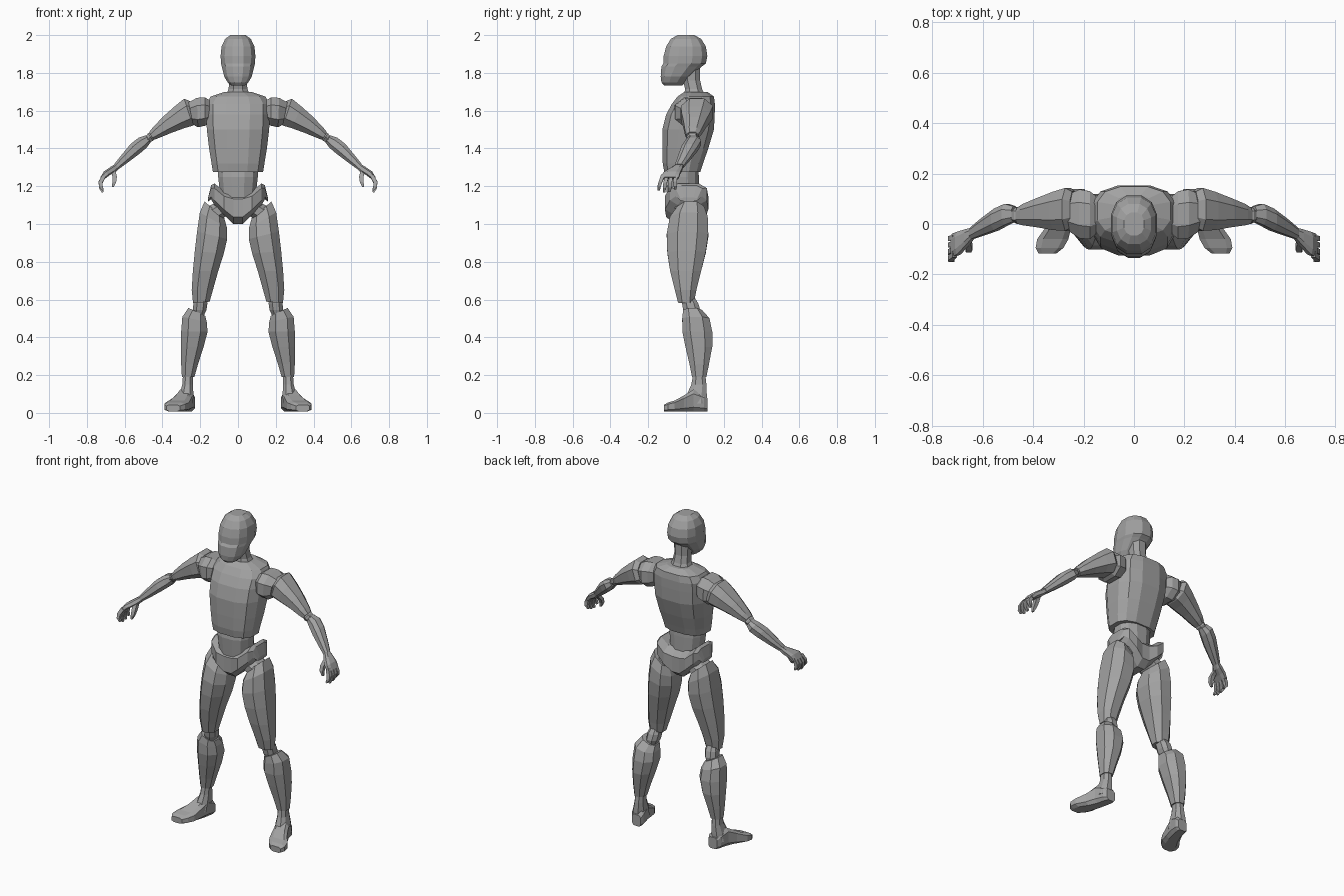
import bpy, bmesh, math
from mathutils import Vector

body_grey = bpy.data.materials.new("body_grey")
body_grey.diffuse_color = (0.36, 0.36, 0.36, 1)


def loft(name, rings, n=8, power=0.85, v=(0, 1, 0), side=1):
    """Skin rings of (x, y, z, radius_u, radius_v, u angle in the xz plane)."""
    bm = bmesh.new()
    v = Vector(v)
    step = 2 * math.pi / n
    top = math.cos(step / 2)
    loops = []
    for x, y, z, ru, rv, ang in rings:
        a = math.radians(ang)
        u = Vector((math.cos(a), 0, math.sin(a)))
        loop = []
        for i in range(n):
            c, s = math.cos(step * (i + .5)), math.sin(step * (i + .5))
            c = math.copysign((abs(c) / top) ** power, c) if abs(c) > 1e-6 else 0
            s = math.copysign((abs(s) / top) ** power, s) if abs(s) > 1e-6 else 0
            p = Vector((x, y, z)) + u * (ru * c) + v * (rv * s)
            loop.append(bm.verts.new((p.x * side, p.y, p.z)))
        loops.append(loop)
    for a, b in zip(loops, loops[1:]):
        for i in range(n):
            j = (i + 1) % n
            bm.faces.new((a[i], a[j], b[j], b[i]))
    bm.faces.new(loops[0])
    bm.faces.new(loops[-1])
    bmesh.ops.recalc_face_normals(bm, faces=bm.faces)
    mesh = bpy.data.meshes.new(name)
    bm.to_mesh(mesh)
    bm.free()
    mesh.materials.append(body_grey)
    ob = bpy.data.objects.new(name, mesh)
    bpy.context.collection.objects.link(ob)
    return ob


def stack(name, levels, n=12, power=0.85):
    """Central part from (z, half width, front y, back y, rise towards the back)."""
    for_rings = [(0, (f + b) / 2, z, w, (b - f) / 2, 0) for z, w, f, b in levels]
    return loft(name, for_rings, n, power)


# Head: rounded skull narrowing to a forward jaw
stack("head", [(2.0, .04, -.045, .045), (1.98, .068, -.08, .08), (1.94, .087, -.105, .105),
               (1.89, .092, -.118, .113), (1.85, .09, -.12, .105), (1.835, .086, -.13, .085),
               (1.78, .073, -.134, .025), (1.75, .055, -.13, -.005), (1.732, .035, -.115, -.02)])
stack("neck", [(1.86, .05, -.03, .075), (1.76, .045, -.015, .075), (1.715, .05, -.005, .085),
               (1.68, .065, -.01, .1)], 8)

# Torso: chest tapering to the ribs, separate waist
stack("chest", [(1.698, .075, -.01, .115), (1.675, .145, -.045, .148), (1.635, .168, -.075, .153),
                (1.58, .168, -.105, .152), (1.50, .165, -.125, .148), (1.40, .153, -.125, .118),
                (1.32, .14, -.123, .09), (1.275, .133, -.115, .075)], 12, .75)
stack("waist", [(1.30, .105, -.1, .065), (1.25, .105, -.108, .068), (1.14, .093, -.1, .07)])

# Pelvis: lofted sideways, deep in the middle and flared up at the hips
hip = [(.025, 1.17, 1.0, -.105, .105), (.075, 1.175, 1.05, -.112, .118),
       (.125, 1.215, 1.1, -.085, .11), (.142, 1.205, 1.13, -.055, .085), (.158, 1.14, 1.12, -.03, .06)]
loft("pelvis", [(s * x, (f + b) / 2, (t + d) / 2, (t - d) / 2, (b - f) / 2, 90)
                for s, part in ((-1, hip[::-1]), (1, hip)) for x, t, d, f, b in part], 8, .65)

for side, tag in ((1, "left"), (-1, "right")):
    def limb(name, rings, n=8, power=.85, v=(0, 1, 0)):
        loft(tag + "_" + name, rings, n, power, v, side)

    # Arm
    limb("shoulder", [(.15, .035, 1.595, .06, .075, 90), (.175, .035, 1.595, .075, .095, 90),
                      (.215, .04, 1.59, .078, .097, 88), (.25, .045, 1.585, .06, .075, 78)])
    limb("upper_arm", [(.238, .058, 1.593, .06, .07, 74), (.262, .058, 1.592, .075, .085, 72),
                       (.31, .052, 1.565, .063, .076, 66), (.375, .045, 1.525, .048, .058, 62),
                       (.435, .037, 1.483, .032, .042, 60), (.458, .033, 1.466, .024, .032, 58)])
    limb("elbow", [(.44, .035, 1.477, .015, .02, 56), (.463, .034, 1.46, .024, .03, 56),
                   (.49, .034, 1.44, .015, .02, 56)], 6)
    limb("forearm", [(.474, .04, 1.452, .022, .03, 55), (.505, .038, 1.43, .034, .042, 55),
                     (.545, .018, 1.398, .035, .043, 50), (.6, -.012, 1.345, .026, .033, 45),
                     (.642, -.036, 1.305, .018, .024, 45)])
    # Hand with curled fingers
    limb("palm", [(.635, -.034, 1.31, .015, .02, 45), (.66, -.052, 1.29, .019, .032, 45),
                  (.695, -.076, 1.268, .018, .045, 35), (.717, -.085, 1.243, .012, .046, 25)], 8, .7)
    for i, (y, length) in enumerate([(-.122, .9), (-.1, 1.05), (-.077, 1.0), (-.054, .85)]):
        bend = .003 * i
        limb("finger_%d" % (i + 1), [(.71, y, 1.255, .011, .01, 35),
                                     (.727, y - .013 + bend, 1.25 - .03 * length, .011, .010, 5),
                                     (.727, y - .02 + 2 * bend, 1.25 - .055 * length, .009, .009, -15),
                                     (.716, y - .022 + 2 * bend, 1.25 - .078 * length, .005, .006, -25)], 4)
    limb("thumb", [(.66, -.065, 1.285, .013, .016, 20), (.653, -.09, 1.25, .012, .014, 0),
                   (.655, -.102, 1.222, .01, .011, 0), (.663, -.105, 1.195, .005, .006, 0)], 4)

    # Leg: the thigh top is cut on a slant below the pelvis
    limb("thigh", [(.125, .025, 1.075, .068, .07, 40), (.13, .015, 1.02, .083, .1, 30),
                   (.137, .008, .94, .082, .11, 14), (.152, .003, .85, .077, .102, 5),
                   (.172, -.002, .75, .067, .082, 0), (.189, -.002, .65, .056, .057, 0),
                   (.194, .0, .585, .044, .042, -5)])
    limb("hip_joint", [(.07, .01, 1.09, .045, .07, 45), (.12, .015, 1.06, .05, .07, 40)], 8)
    limb("knee", [(.195, .01, .615, .028, .032, 0), (.199, .022, .58, .037, .043, 0),
                  (.203, .03, .545, .036, .045, 0), (.208, .035, .51, .025, .035, 0)])
    limb("calf", [(.218, .035, .535, .049, .05, 25), (.23, .052, .495, .066, .072, 12),
                  (.231, .06, .43, .07, .079, 0), (.242, .068, .35, .06, .071, 0),
                  (.256, .07, .26, .045, .052, 0), (.264, .07, .19, .033, .038, 0)])
    limb("ankle", [(.265, .07, .205, .026, .032, 0), (.267, .068, .15, .028, .04, 0),
                   (.272, .058, .1, .036, .052, 0), (.278, .05, .05, .04, .06, 0)])
    # Foot: lofted from heel to toes, turned outwards
    foot = [(.265, .113, .03, .07), (.268, .095, .04, .09), (.28, .04, .043, .115),
            (.298, -.01, .05, .085), (.322, -.06, .062, .057), (.335, -.095, .055, .047),
            (.343, -.117, .035, .035)]
    limb("foot", [(x, y, .008 + h / 2, w, h / 2, 0) for x, y, w, h in foot], 8, .55, (0, 0, 1))
